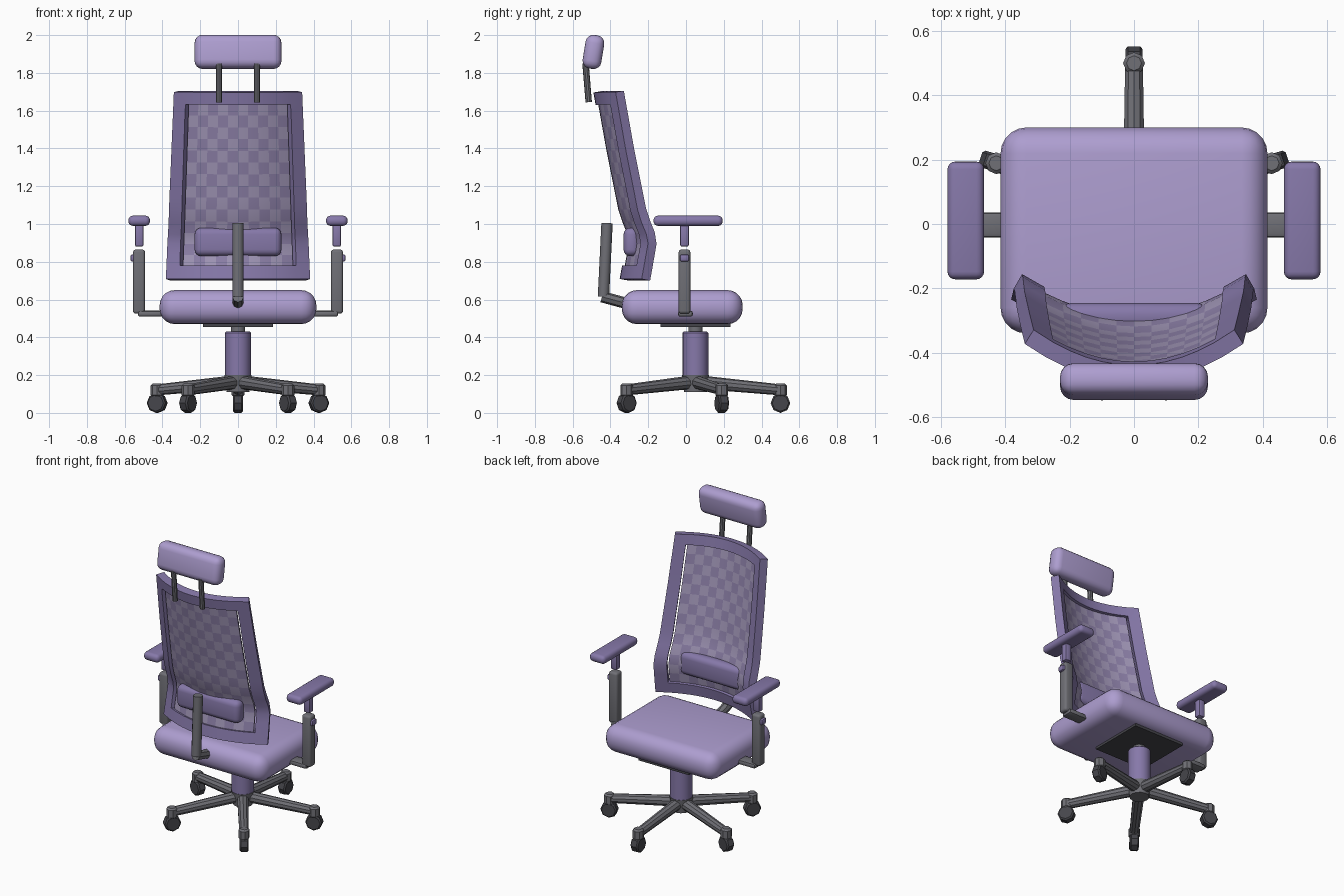
import bpy, bmesh, math
from mathutils import Vector, Matrix

if "Cube" in bpy.data.objects:
    bpy.data.objects.remove(bpy.data.objects["Cube"])


def material(name, rgb):
    m = bpy.data.materials.new(name)
    m.diffuse_color = (*rgb, 1)
    m.use_nodes = True
    m.node_tree.nodes["Principled BSDF"].inputs["Base Color"].default_value = m.diffuse_color
    return m


LILAC = material("lilac", (0.42, 0.34, 0.63))
VIOLET = material("violet", (0.24, 0.19, 0.40))
WEAVE_A = material("weave_light", (0.36, 0.31, 0.48))
WEAVE_B = material("weave_dark", (0.27, 0.22, 0.40))
METAL = material("metal", (0.16, 0.16, 0.18))
DARK = material("dark", (0.06, 0.06, 0.07))


def finish(name, bm, mats, mod=None, **props):
    me = bpy.data.meshes.new(name)
    bm.to_mesh(me)
    bm.free()
    ob = bpy.data.objects.new(name, me)
    bpy.context.collection.objects.link(ob)
    for m in mats:
        me.materials.append(m)
    bpy.ops.object.select_all(action='DESELECT')
    ob.select_set(True)
    bpy.context.view_layer.objects.active = ob
    if mod:
        md = ob.modifiers.new(mod, mod)
        for k, v in props.items():
            setattr(md, k, v)
        bpy.ops.object.convert(target='MESH')
    bpy.ops.object.shade_smooth_by_angle(angle=math.radians(35))
    return ob


def box(name, centre, size, mat, bevel=0.0, seg=4, tilt=0.0):
    bm = bmesh.new()
    bmesh.ops.create_cube(bm, size=1)
    bmesh.ops.scale(bm, vec=size, verts=bm.verts)
    if bevel:
        bmesh.ops.bevel(bm, geom=bm.edges[:], offset=bevel, segments=seg,
                        profile=0.5, affect='EDGES')
    bmesh.ops.transform(bm, matrix=Matrix.Translation(centre) @ Matrix.Rotation(tilt, 4, 'X'),
                        verts=bm.verts)
    return finish(name, bm, [mat])


def tube(name, p, q, r1, mat, n=12, r2=None, bevel=0.0):
    p, q = Vector(p), Vector(q)
    d = q - p
    bm = bmesh.new()
    bmesh.ops.create_cone(bm, cap_ends=True, segments=n, radius1=r1,
                          radius2=r1 if r2 is None else r2, depth=d.length)
    if bevel:
        rim = [e for e in bm.edges if abs(e.verts[0].co.z - e.verts[1].co.z) < 1e-5]
        bmesh.ops.bevel(bm, geom=rim, offset=bevel, segments=1, affect='EDGES')
    rot = d.to_track_quat('Z', 'Y').to_matrix().to_4x4()
    bmesh.ops.transform(bm, matrix=Matrix.Translation((p + q) / 2) @ rot, verts=bm.verts)
    return finish(name, bm, [mat])


# Five-star base with casters
CY = 0.05
for i in range(5):
    a = math.radians(90 + 72 * i)
    rad, tan = Vector((math.cos(a), math.sin(a), 0)), Vector((-math.sin(a), math.cos(a), 0))
    c = Vector((0, CY, 0))
    tip = c + rad * 0.45
    up = Vector((0, 0, 1))
    tube(f"base_leg_{i}", c + rad * 0.03 + up * 0.162, tip + up * 0.122, 0.036, METAL, 10, 0.029)
    tube(f"caster_socket_{i}", tip + up * 0.085, tip + up * 0.155, 0.034, METAL, 8, bevel=0.01)
    w = tip + up * 0.052
    tube(f"caster_wheel_{i}", w - tan * 0.027, w + tan * 0.027, 0.052, DARK, 8, bevel=0.008)
tube("base_hub", (0, CY, 0.11), (0, CY, 0.20), 0.06, METAL, 12, 0.072)

# Gas column and tilt plate
tube("column_cover", (0, CY, 0.19), (0, CY, 0.43), 0.068, VIOLET, 20, bevel=0.006)
tube("column_piston", (0, CY, 0.42), (0, CY, 0.47), 0.038, METAL, 16)
box("tilt_plate", (0, CY, 0.47), (0.37, 0.37, 0.03), DARK)

# Seat cushion
box("seat", (0, -0.02, 0.56), (0.83, 0.64, 0.18), LILAC, 0.08, 5)

# Curved backrest: one surface, border becomes the frame and the inside the weave
PROFILE = [(0.70, -0.19), (0.80, -0.172), (0.90, -0.155), (0.97, -0.168), (1.05, -0.205),
           (1.40, -0.275), (1.71, -0.33)]


def back_point(u, v, inset):
    z = 0.70 + 1.005 * v
    for (z0, y0), (z1, y1) in zip(PROFILE, PROFILE[1:]):
        if z <= z1:
            break
    y = y0 + (y1 - y0) * (z - z0) / (z1 - z0)
    half = 0.357 + (0.312 - 0.357) * v
    return (u * half, y - 0.11 * (1 - u * u) - inset, z)


NU, NV = 10, 14
US = [-1] + [-0.8 + 1.6 * i / NU for i in range(NU + 1)] + [1]
VS = [0] + [0.07 + 0.865 * j / NV for j in range(NV + 1)] + [1]


def back_shell(name, border, inset, thick, mats):
    bm = bmesh.new()
    grid = [[bm.verts.new(back_point(u, v, inset)) for v in VS] for u in US]
    for i in range(NU + 2):
        for j in range(NV + 2):
            if (i in (0, NU + 1) or j in (0, NV + 1)) == border:
                f = bm.faces.new((grid[i][j], grid[i][j + 1], grid[i + 1][j + 1], grid[i + 1][j]))
                f.material_index = (i + j) % len(mats)
    bmesh.ops.delete(bm, geom=[v for v in bm.verts if not v.link_faces], context='VERTS')
    finish(name, bm, mats, 'SOLIDIFY', thickness=thick, offset=-1)


back_shell("back_frame", True, 0.0, 0.052, [VIOLET])
back_shell("back_weave", False, 0.018, 0.02, [WEAVE_A, WEAVE_B])

# Lumbar pad passing through the weave
box("lumbar_pad", (0, -0.288, 0.905), (0.46, 0.085, 0.15), VIOLET, 0.035, 4)

# Headrest and its posts
box("headrest", (0, -0.49, 1.911), (0.46, 0.10, 0.18), LILAC, 0.042, 4, -0.16)
for s in (-1, 1):
    tube(f"headrest_post_{s}", (s * 0.10, -0.515, 1.645), (s * 0.10, -0.532, 1.85), 0.017, METAL, 10)

# Rear support bar
tube("back_support", (0, -0.437, 0.615), (0, -0.418, 1.005), 0.03, METAL, 12)
tube("back_support_link", (0, -0.445, 0.615), (0, -0.28, 0.57), 0.03, METAL, 8)

# Armrests
for s in (-1, 1):
    box(f"arm_bracket_{s}", (s * 0.455, -0.003, 0.525), (0.15, 0.078, 0.032), METAL, 0.012, 2)
    box(f"arm_upright_{s}", (s * 0.524, -0.008, 0.695), (0.064, 0.062, 0.34), METAL, 0.015, 3)
    box(f"arm_post_{s}", (s * 0.523, -0.008, 0.945), (0.046, 0.046, 0.13), VIOLET, 0.01, 2)
    box(f"arm_pad_{s}", (s * 0.523, 0.011, 1.017), (0.114, 0.366, 0.054), VIOLET, 0.024, 4)
    box(f"arm_button_{s}", (s * 0.555, -0.008, 0.82), (0.03, 0.048, 0.038), VIOLET, 0.01, 2)
